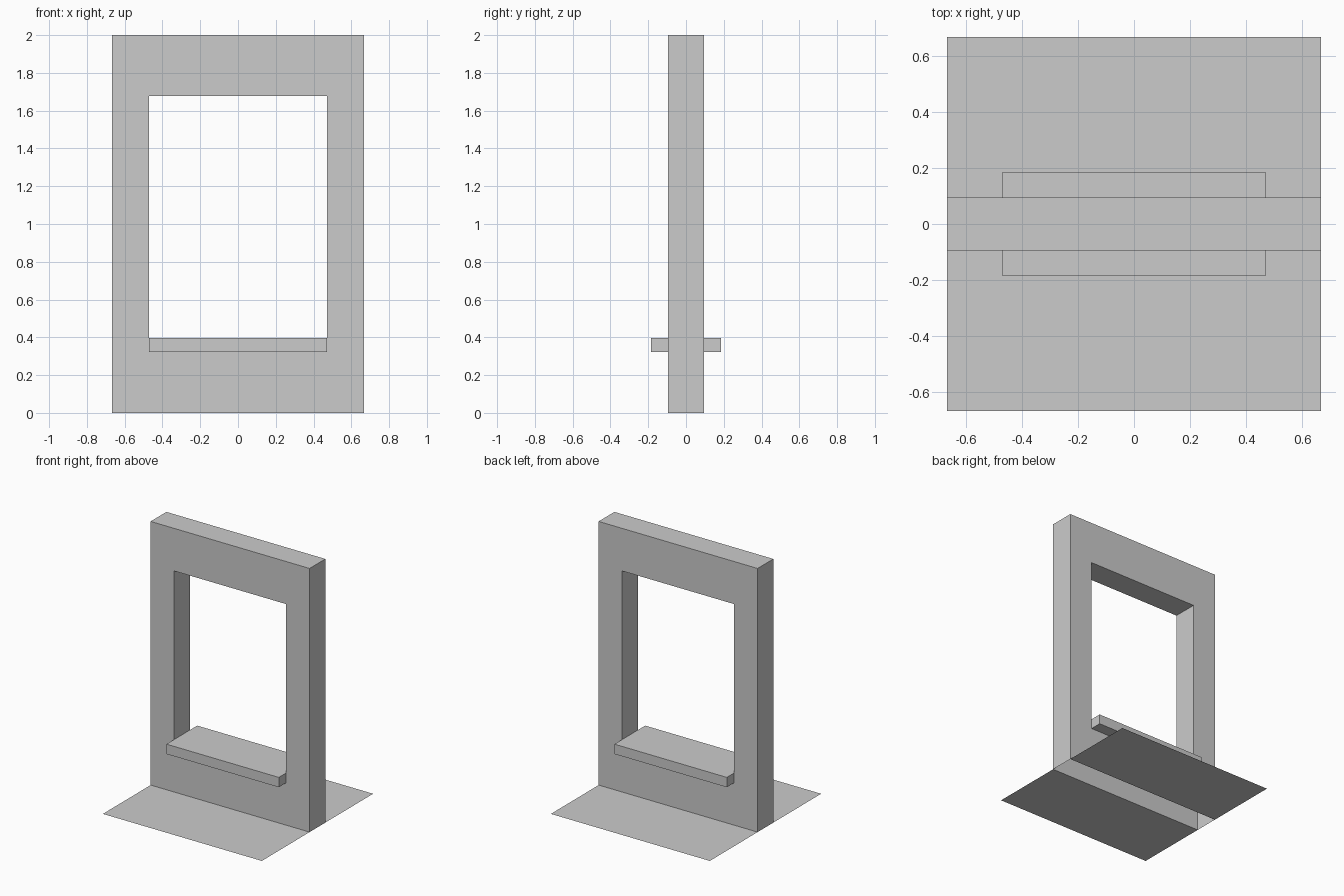
import bpy, bmesh
from mathutils import Vector

if "Cube" in bpy.data.objects:
    bpy.data.objects.remove(bpy.data.objects["Cube"])

W, T = 0.667, 0.0945            # half width, half thickness of the wall
A = 0.471                       # half width of the opening
SILL = 0.184                    # half depth of the sill
XS = [-W, -A, A, W]
ZS = [0, 0.322, 0.397, 1.677, 2.0]


def finish(bm, name):
    mesh = bpy.data.meshes.new(name)
    bm.to_mesh(mesh)
    bm.free()
    obj = bpy.data.objects.new(name, mesh)
    bpy.context.collection.objects.link(obj)
    return obj


# Window wall: front grid of panels, leaving the opening empty
bm = bmesh.new()
grid = [[bm.verts.new((x, -T, z)) for z in ZS] for x in XS]
for i in range(3):
    for j in range(4):
        if (i, j) != (1, 2):
            bm.faces.new((grid[i][j], grid[i + 1][j],
                          grid[i + 1][j + 1], grid[i][j + 1]))

# Wall thickness
ret = bmesh.ops.extrude_face_region(bm, geom=bm.faces[:], use_keep_orig=True)
back = [v for v in ret["geom"] if isinstance(v, bmesh.types.BMVert)]
bmesh.ops.translate(bm, verts=back, vec=(0, 2 * T, 0))
bmesh.ops.recalc_face_normals(bm, faces=bm.faces[:])

# Open underside
under = [f for f in bm.faces if all(abs(v.co.z) < 1e-5 for v in f.verts)]
bmesh.ops.delete(bm, geom=under, context='FACES_ONLY')

# Sill: panel under the opening pushed out on both sides
mid = Vector((0, 0, (ZS[1] + ZS[2]) / 2))
panels = [f for f in bm.faces
          if abs(f.calc_center_median().x) < 1e-4
          and abs(f.calc_center_median().z - mid.z) < 1e-4]
for f in bmesh.ops.extrude_discrete_faces(bm, faces=panels)["faces"]:
    for v in f.verts:
        v.co.y = SILL if v.co.y > 0 else -SILL
bm.normal_update()
finish(bm, "window_wall")

# Ground sheets in front of and behind the wall
for name, y0, y1 in (("front_floor", -W, -T), ("back_floor", T, W)):
    bm = bmesh.new()
    bm.faces.new([bm.verts.new(c) for c in
                  ((-W, y0, 0), (W, y0, 0), (W, y1, 0), (-W, y1, 0))])
    bm.normal_update()
    finish(bm, name)
